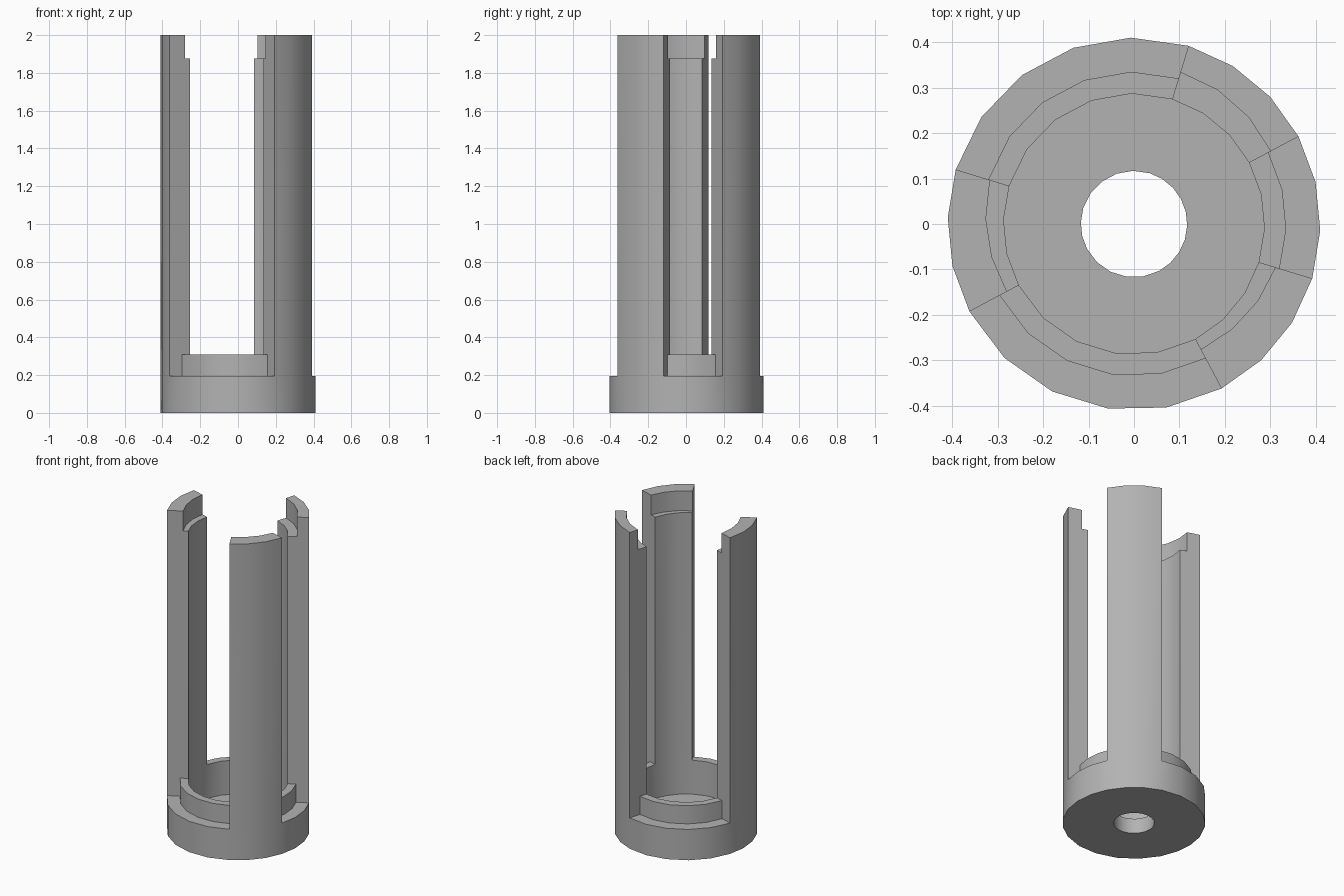
import bpy, bmesh, math
from mathutils import Vector

if "Cube" in bpy.data.objects:
    bpy.data.objects.remove(bpy.data.objects["Cube"])

# Radii and heights
HOLE, INNER, LIP, OUTER = 0.117, 0.287, 0.335, 0.41
FLOOR, RIM, LIP_TOP, SEAT, TOP = 0.095, 0.195, 0.31, 1.875, 2.0
SEAT_CENTRE, SEAT_R = Vector((0.003, 0.02)), 0.329

# (start angle, end angle, steps, is it a prong)
SECTORS = [(-62, -17, 3, True), (-17, 28, 3, False), (28, 73, 3, True),
           (73, 163, 5, False), (163, 208, 3, True), (208, 298, 5, False)]


def seat_radius(a):
    """Radius of the slightly off-centre recess at the prong tops."""
    d = SEAT_CENTRE.dot(Vector((math.cos(a), math.sin(a))))
    return d + math.sqrt(SEAT_R ** 2 - SEAT_CENTRE.length_squared + d * d)


def prong_profile(a):
    s = seat_radius(a)
    return [(HOLE, 0), (OUTER, 0), (OUTER, RIM), (OUTER, TOP), (s, TOP), (s, SEAT),
            (INNER, SEAT), (INNER, LIP_TOP), (INNER, FLOOR), (HOLE, FLOOR)]


def gap_profile(a):
    return [(HOLE, 0), (OUTER, 0), (OUTER, RIM), (LIP, RIM), (LIP, LIP_TOP),
            (INNER, LIP_TOP), (INNER, FLOOR), (HOLE, FLOOR)]


def side_profile(a):
    s = seat_radius(a)
    return [(OUTER, RIM), (OUTER, TOP), (s, TOP), (s, SEAT), (INNER, SEAT),
            (INNER, LIP_TOP), (LIP, LIP_TOP), (LIP, RIM)]


def ring(bm, profile, degrees):
    a = math.radians(degrees)
    return [bm.verts.new((r * math.cos(a), r * math.sin(a), z)) for r, z in profile(a)]


bm = bmesh.new()
for start, end, steps, prong in SECTORS:
    profile = prong_profile if prong else gap_profile
    # Sweep the section round this sector
    rings = [ring(bm, profile, start + (end - start) * i / steps) for i in range(steps + 1)]
    for p, q in zip(rings, rings[1:]):
        for i in range(len(p)):
            j = (i + 1) % len(p)
            bm.faces.new((p[i], q[i], q[j], p[j]))
    # Flat side walls of each prong
    if prong:
        for angle in (start, end):
            bm.faces.new(ring(bm, side_profile, angle))
bmesh.ops.remove_doubles(bm, verts=bm.verts, dist=0.0005)
bmesh.ops.recalc_face_normals(bm, faces=bm.faces)

mesh = bpy.data.meshes.new("pronged_holder")
bm.to_mesh(mesh)
bm.free()
holder = bpy.data.objects.new("pronged_holder", mesh)
bpy.context.collection.objects.link(holder)

grey = bpy.data.materials.new("grey")
grey.diffuse_color = (0.45, 0.45, 0.45, 1)
grey.use_nodes = True
grey.node_tree.nodes["Principled BSDF"].inputs["Base Color"].default_value = grey.diffuse_color
mesh.materials.append(grey)

bpy.context.view_layer.objects.active = holder
holder.select_set(True)
bpy.ops.object.shade_smooth_by_angle(angle=math.radians(30))
